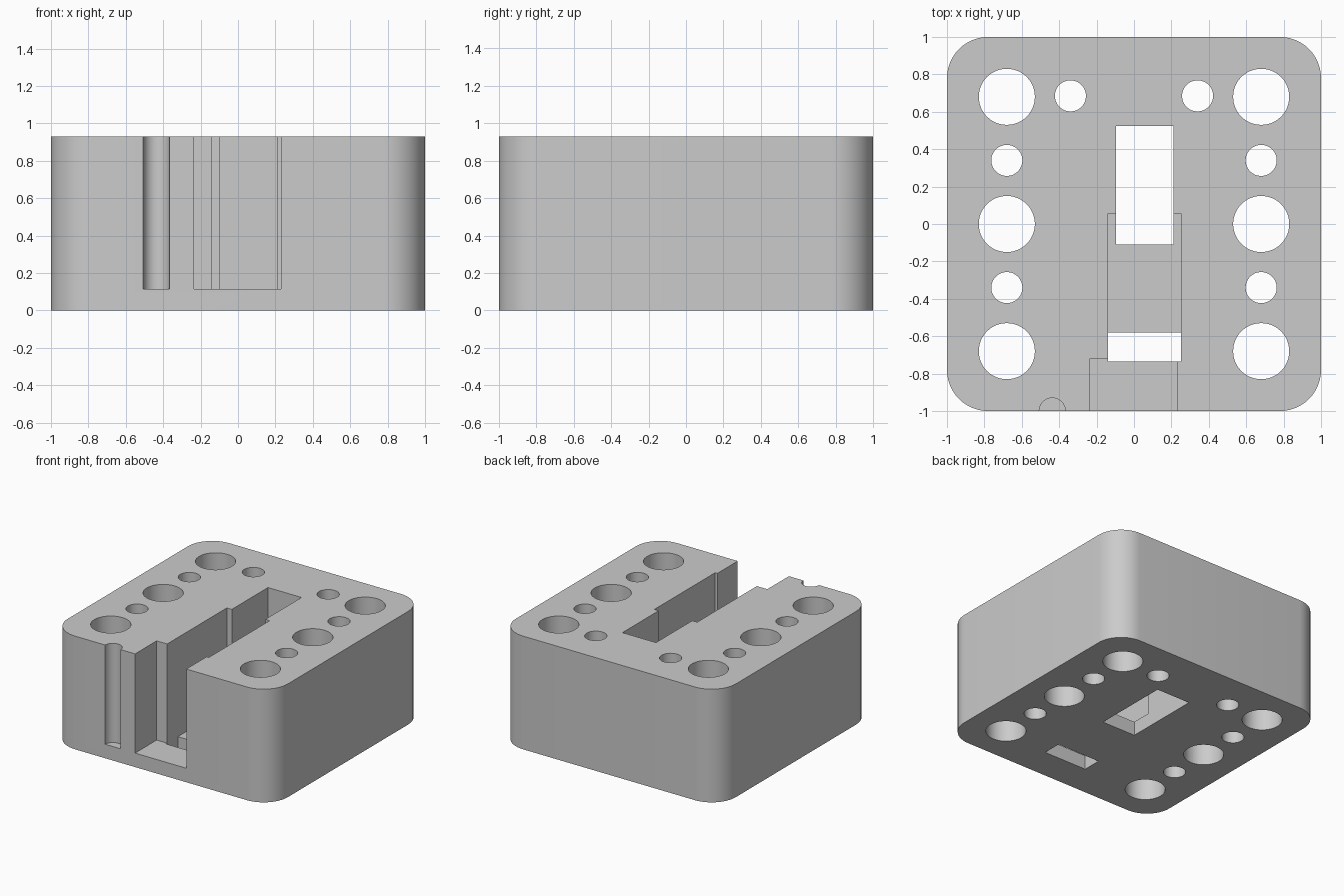
import bpy, bmesh, math

HEIGHT = 0.93
FLOOR = 0.115
TOP = HEIGHT + 0.1

cube = bpy.data.objects.get("Cube")
if cube:
    bpy.data.objects.remove(cube, do_unlink=True)

grey = bpy.data.materials.new("plain_grey")
grey.use_nodes = True
grey.diffuse_color = (0.6, 0.6, 0.6, 1)
grey.node_tree.nodes["Principled BSDF"].inputs["Base Color"].default_value = (0.6, 0.6, 0.6, 1)


def prism(name, outline, z0, z1):
    """Extrude a plan outline from z0 up to z1."""
    bm = bmesh.new()
    face = bm.faces.new([bm.verts.new((x, y, z0)) for x, y in outline])
    top = bmesh.ops.extrude_face_region(bm, geom=[face])["geom"]
    for v in top:
        if isinstance(v, bmesh.types.BMVert):
            v.co.z = z1
    bmesh.ops.recalc_face_normals(bm, faces=bm.faces)
    mesh = bpy.data.meshes.new(name)
    bm.to_mesh(mesh)
    bm.free()
    obj = bpy.data.objects.new(name, mesh)
    bpy.context.collection.objects.link(obj)
    mesh.materials.append(grey)
    return obj


def arc(cx, cy, r, start, end, steps):
    angles = [math.radians(start + (end - start) * i / steps) for i in range(steps + 1)]
    return [(cx + r * math.cos(a), cy + r * math.sin(a)) for a in angles]


def circle(cx, cy, r):
    return arc(cx, cy, r, 0, 360, 48)[:-1]


def rect(x0, x1, y0, y1):
    return [(x0, y0), (x1, y0), (x1, y1), (x0, y1)]


# Block with rounded vertical corners
R = 0.22
C = 1 - R
outline = []
for i, (sx, sy) in enumerate([(1, 1), (-1, 1), (-1, -1), (1, -1)]):
    outline += arc(sx * C, sy * C, R, 90 * i, 90 * i + 90, 12)
block = prism("block", outline, 0, HEIGHT)

cutters = []

# Round through holes down both sides
for side in (-1, 1):
    for y in (-0.68, 0, 0.68):
        cutters.append(prism("large_hole", circle(side * 0.68, y, 0.15), -0.1, TOP))
    for x, y in ((0.68, -0.34), (0.68, 0.34), (0.34, 0.685)):
        cutters.append(prism("small_hole", circle(side * x, y, 0.083), -0.1, TOP))

# Stepped slot, open at the front and the top
slot = [(-0.235, -1.1), (0.23, -1.1), (0.23, -0.735), (0.25, -0.735),
        (0.25, 0.055), (0.21, 0.055), (0.21, 0.525), (-0.095, 0.525),
        (-0.095, 0.055), (-0.14, 0.055), (-0.14, -0.72), (-0.235, -0.72)]
cutters.append(prism("slot", slot, FLOOR, TOP))

# Openings through the slot floor
cutters.append(prism("rear_opening", rect(-0.095, 0.21, -0.11, 0.525), -0.1, 0.3))
cutters.append(prism("front_opening", rect(-0.14, 0.25, -0.735, -0.58), -0.1, 0.3))

# Half-round groove in the front face
cutters.append(prism("groove", circle(-0.437, -1, 0.07), FLOOR, TOP))

bpy.ops.object.select_all(action="DESELECT")
bpy.context.view_layer.objects.active = block
block.select_set(True)
for cutter in cutters:
    cutter.hide_render = True
    mod = block.modifiers.new(cutter.name, "BOOLEAN")
    mod.operation = "DIFFERENCE"
    mod.solver = "EXACT"
    mod.object = cutter
    bpy.ops.object.modifier_apply(modifier=mod.name)
    bpy.data.objects.remove(cutter, do_unlink=True)

bpy.ops.object.shade_smooth_by_angle(angle=math.radians(30))
